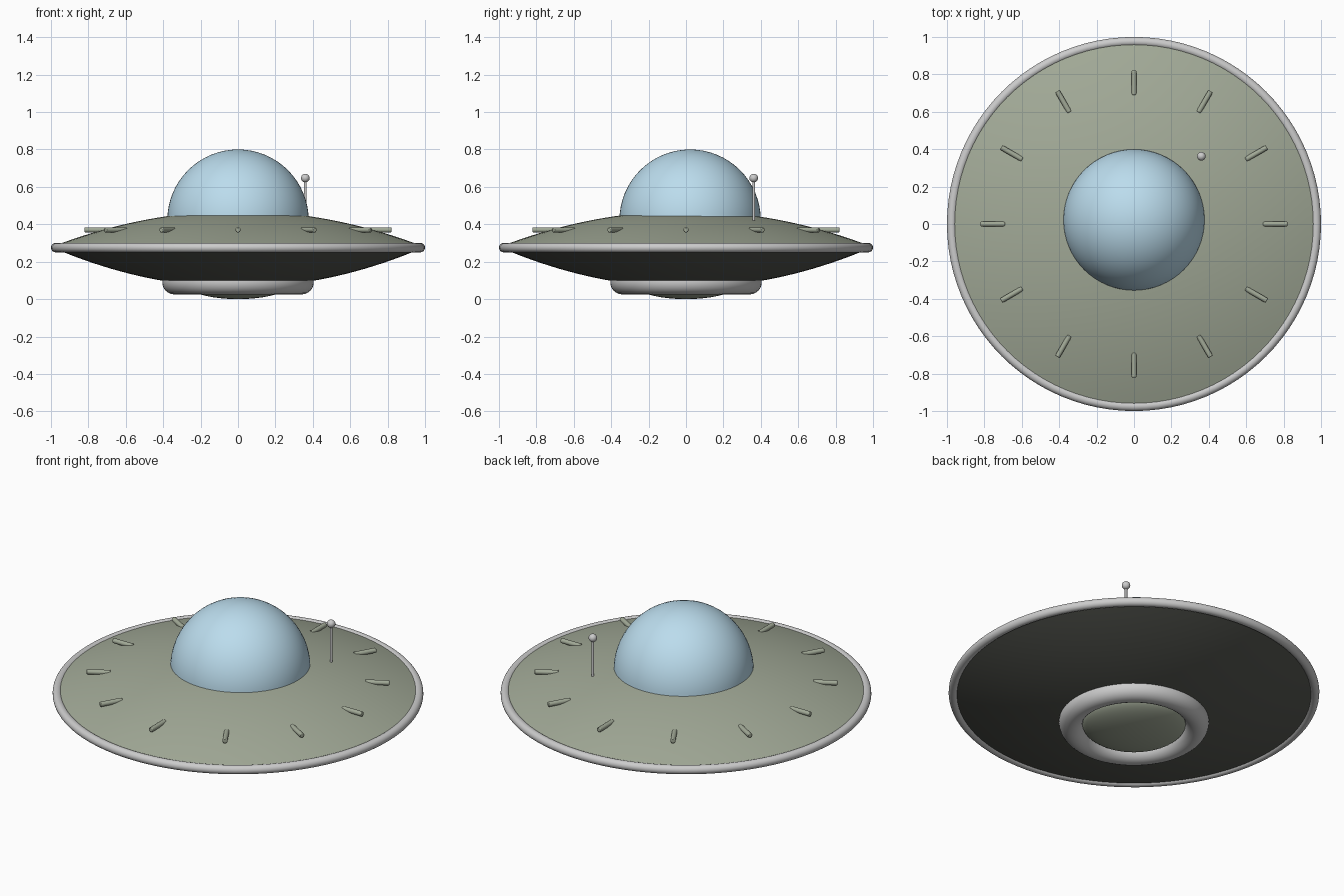
import bpy, bmesh, math
from mathutils import Vector

if "Cube" in bpy.data.objects:
    bpy.data.objects.remove(bpy.data.objects["Cube"])


def material(name, color):
    m = bpy.data.materials.new(name)
    m.diffuse_color = (*color, 1)
    m.use_nodes = True
    m.node_tree.nodes["Principled BSDF"].inputs["Base Color"].default_value = m.diffuse_color
    return m


GREEN = material("hull_green", (0.36, 0.40, 0.31))
DARK = material("underside_dark", (0.10, 0.105, 0.09))
GLASS = material("dome_blue", (0.50, 0.72, 0.85))


def finish(obj, name, mat=None, angle=40):
    obj.name = obj.data.name = name
    if mat:
        obj.data.materials.append(mat)
    bpy.ops.object.select_all(action='DESELECT')
    obj.select_set(True)
    bpy.context.view_layer.objects.active = obj
    bpy.ops.object.shade_smooth_by_angle(angle=math.radians(angle))
    return obj


def lathe(name, profile, mat=None, steps=96, location=(0, 0, 0)):
    """Revolve (radius, z) points around the z axis."""
    bm = bmesh.new()
    verts = [bm.verts.new((r, 0, z)) for r, z in profile]
    edges = [bm.edges.new(pair) for pair in zip(verts, verts[1:])]
    bmesh.ops.spin(bm, geom=verts + edges, cent=(0, 0, 0), axis=(0, 0, 1),
                   angle=math.tau, steps=steps, use_duplicate=False)
    bmesh.ops.remove_doubles(bm, verts=bm.verts, dist=1e-5)
    bmesh.ops.recalc_face_normals(bm, faces=bm.faces)
    # open shells: make the outermost side face away from the saucer's middle
    top = max(bm.faces, key=lambda f: abs(f.normal.z))
    middle = Vector((0, 0, 0.27 - location[2]))
    if top.normal.dot(top.calc_center_median() - middle) < 0:
        bmesh.ops.reverse_faces(bm, faces=bm.faces)
    mesh = bpy.data.meshes.new(name)
    bm.to_mesh(mesh)
    bm.free()
    obj = bpy.data.objects.new(name, mesh)
    bpy.context.collection.objects.link(obj)
    obj.location = location
    return finish(obj, name, mat)


def ring(name, major, minor, z):
    bpy.ops.mesh.primitive_torus_add(major_radius=major, minor_radius=minor, location=(0, 0, z),
                                     major_segments=96, minor_segments=24)
    return finish(bpy.context.object, name)


# Saucer hull: shallow curved shells above and below the rim
radii = [0.97 * i / 20 for i in range(21)]
lathe("upper_hull", [(r, 0.471 - 0.193 * r * r) for r in radii], GREEN)
lathe("lower_hull", [(r, 0.063 + 0.216 * r * r) for r in radii], DARK)

# Rounded rim and landing ring
ring("rim", 0.975, 0.025, 0.275)
ring("landing_ring", 0.34, 0.065, 0.09)

# Flattened bulge under the hull
arc = [math.pi / 2 * i / 16 for i in range(17)]
lathe("belly_bulge", [(0.28 * math.sin(a), 0.083 - 0.083 * math.cos(a)) for a in arc], GREEN, 64)

# Cockpit dome, set slightly to the back
lathe("cockpit_dome", [(0.378 * math.sin(a), 0.378 * math.cos(a)) for a in arc],
      GLASS, 64, (0, 0.022, 0.422))

# Twelve small bars radiating around the upper hull
for i in range(12):
    a = math.tau * i / 12
    bpy.ops.mesh.primitive_cylinder_add(vertices=16, radius=0.014, depth=0.13,
                                        location=(0.755 * math.cos(a), 0.755 * math.sin(a), 0.37),
                                        rotation=(0, math.pi / 2, a))
    bar = finish(bpy.context.object, f"hull_bar_{i + 1}", GREEN)
    bevel = bar.modifiers.new("soft_ends", 'BEVEL')
    bevel.width, bevel.segments = 0.004, 2

# Antenna rod and ball tip
bpy.ops.mesh.primitive_cylinder_add(vertices=16, radius=0.007, depth=0.24, location=(0.36, 0.362, 0.525))
finish(bpy.context.object, "antenna_rod")
bpy.ops.mesh.primitive_uv_sphere_add(segments=24, ring_count=16, radius=0.023, location=(0.36, 0.362, 0.647))
finish(bpy.context.object, "antenna_tip")
